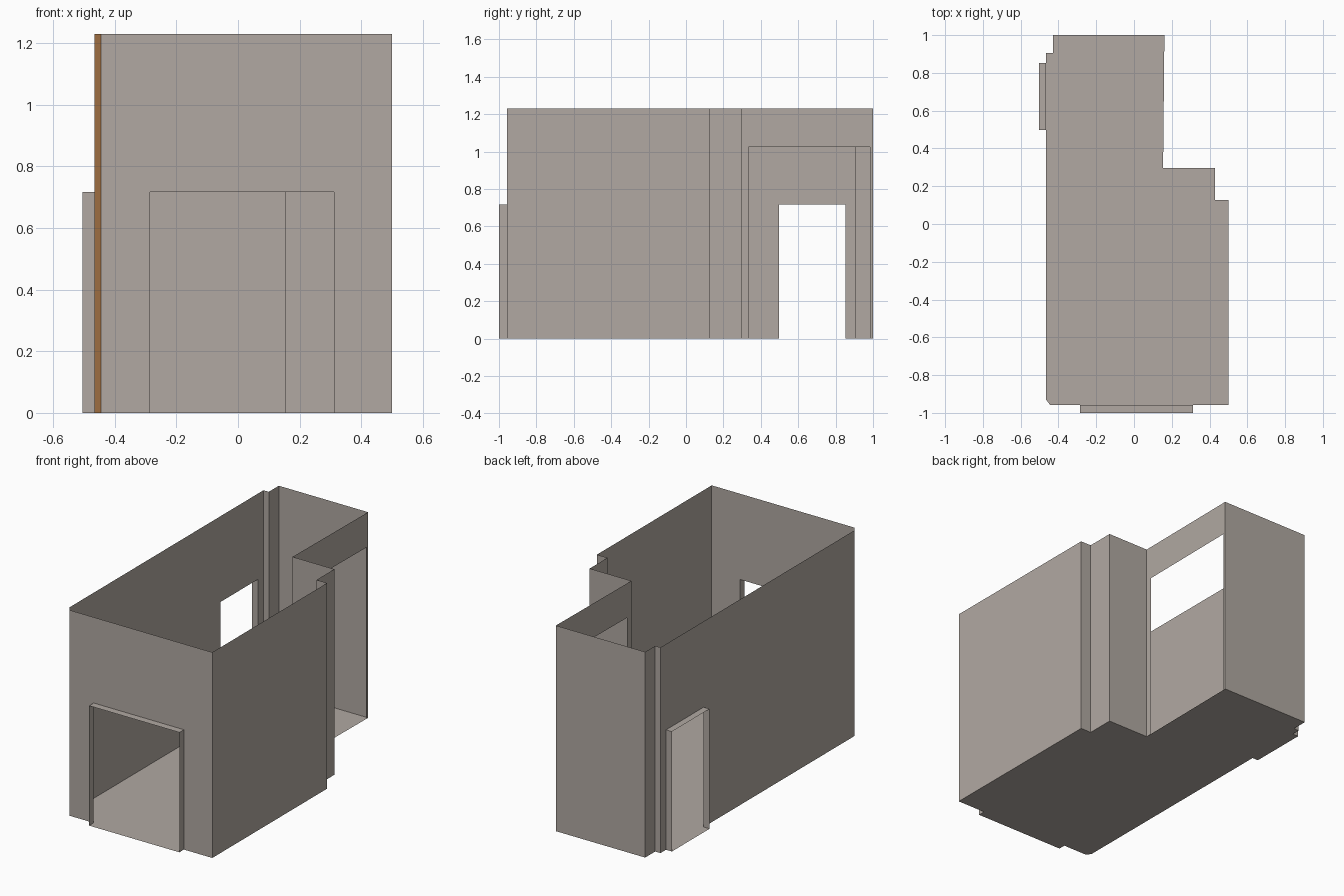
import bpy

if "Cube" in bpy.data.objects:
    bpy.data.objects.remove(bpy.data.objects["Cube"])

H = 1.23  # wall height


def material(name, rgb):
    m = bpy.data.materials.new(name)
    m.diffuse_color = (*rgb, 1.0)
    m.use_nodes = True
    m.node_tree.nodes["Principled BSDF"].inputs["Base Color"].default_value = m.diffuse_color
    return m


PLASTER = material("warm grey plaster", (0.44, 0.396, 0.361))
ORANGE = material("orange brown", (0.45, 0.205, 0.07))


def make(name, faces, mat):
    """Object from a list of polygons, each a list of points."""
    verts, index, polys = [], {}, []
    for face in faces:
        ids = []
        for p in face:
            key = tuple(round(c, 5) for c in p)
            if key not in index:
                index[key] = len(verts)
                verts.append(key)
            ids.append(index[key])
        polys.append(ids)
    mesh = bpy.data.meshes.new(name)
    mesh.from_pydata(verts, [], polys)
    mesh.materials.append(mat)
    mesh.update()
    obj = bpy.data.objects.new(name, mesh)
    bpy.context.collection.objects.link(obj)
    return obj


def panel(a, b, z0=0.0, z1=H):
    """Upright sheet from plan point a to b."""
    return [(*b, z0), (*a, z0), (*a, z1), (*b, z1)]


def wall(a, b, opening=None):
    """Wall sheet, optionally with a doorway (start, end, head height)."""
    if opening is None:
        return [panel(a, b)]
    s, e, head = opening
    return [panel(a, s), panel(e, b), panel(s, e, head, H)]


def reveal(name, s, e, out, head):
    """Jambs, head and threshold projecting outward from a doorway."""
    so = (s[0] + out[0], s[1] + out[1])
    eo = (e[0] + out[0], e[1] + out[1])
    make(name, [panel(so, s, 0, head), panel(e, eo, 0, head),
                [(*s, head), (*e, head), (*eo, head), (*so, head)],
                [(*s, 0), (*so, 0), (*eo, 0), (*e, 0)]], PLASTER)


# Room plan, counter-clockwise from the front left corner
plan = [(-0.445, -0.957), (0.50, -0.957), (0.50, 0.128), (0.43, 0.128),
        (0.43, 0.296), (0.154, 0.296), (0.161, 1.0), (-0.43, 1.0),
        (-0.43, 0.905), (-0.465, 0.905), (-0.465, -0.93)]

# Doorways, keyed by the wall they belong to
front = ((-0.285, -0.957), (0.312, -0.957), 0.717)
side = ((0.1544, 0.335), (0.1608, 0.985), 1.025)
left = ((-0.465, 0.853), (-0.465, 0.497), 0.717)
openings = {0: front, 5: side, 9: left}

# Walls
faces = []
for i in range(len(plan) - 1):
    faces += wall(plan[i], plan[i + 1], openings.get(i))
make("walls", faces, PLASTER)

# Bevelled corner strip
make("corner_strip", wall(plan[-1], plan[0]), ORANGE)

# Floor
make("floor", [[(x, y, 0.0) for x, y in plan]], PLASTER)

# Projecting doorways
reveal("front_doorway", front[0], front[1], (0, -0.043), front[2])
reveal("left_doorway", left[0], left[1], (-0.039, 0), left[2])
